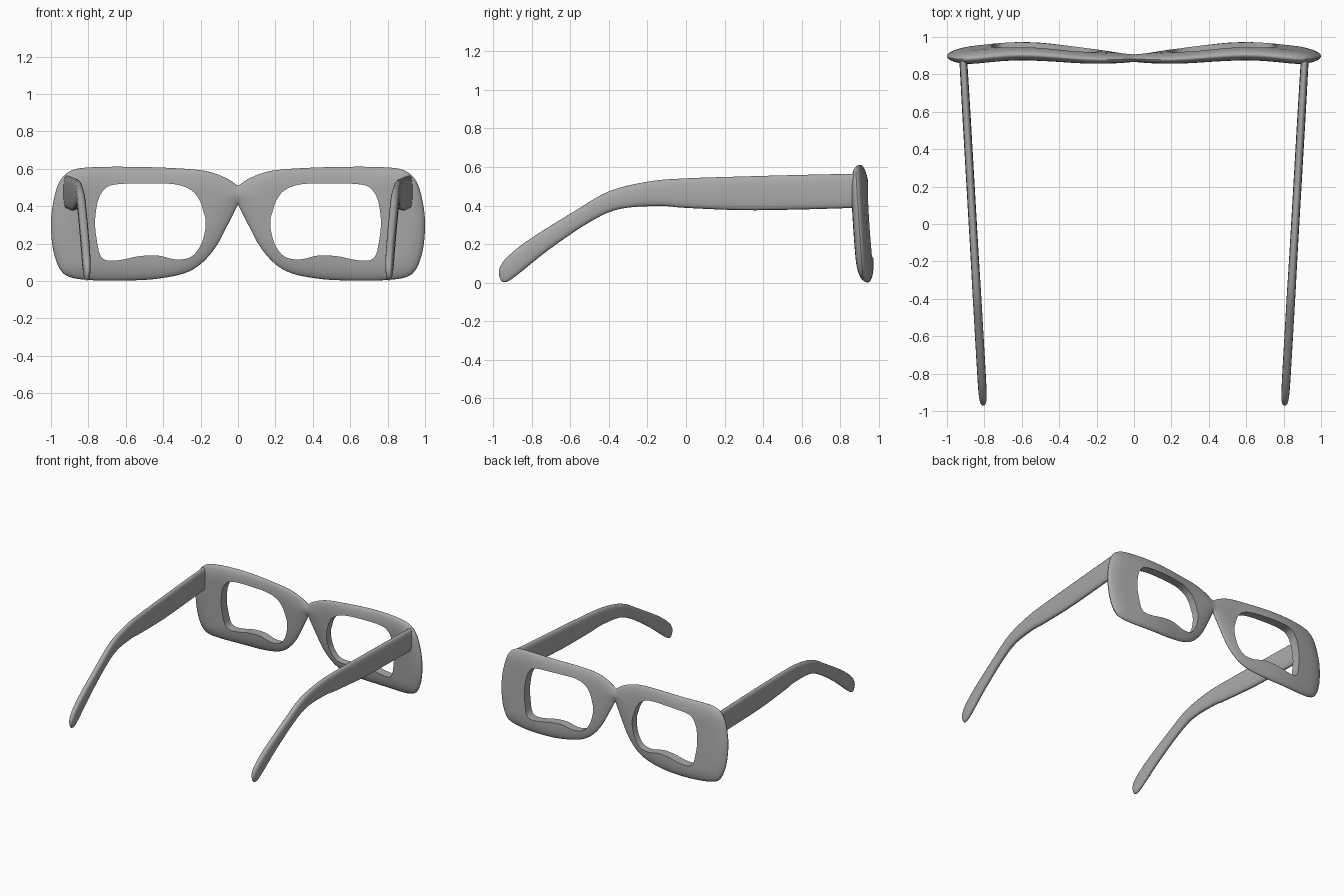
import bpy, bmesh, math
from mathutils import Vector

if "Cube" in bpy.data.objects:
    bpy.data.objects.remove(bpy.data.objects["Cube"])

grey = bpy.data.materials.new("frame grey")
grey.diffuse_color = (0.4, 0.4, 0.4, 1)
grey.use_nodes = True
grey.node_tree.nodes["Principled BSDF"].inputs["Base Color"].default_value = grey.diffuse_color


def catmull(a, b, c, d, t):
    return 0.5 * (2 * b + (c - a) * t + (2 * a - 5 * b + 4 * c - d) * t * t
                  + (3 * b - a - 3 * c + d) * t ** 3)


def spline(points, steps, closed=False):
    """Smooth curve through points; an open one includes its last point."""
    p = [Vector(q) for q in points]
    n = len(p)
    if closed:
        get = lambda i: p[i % n]
    else:
        ext = [2 * p[0] - p[1]] + p + [2 * p[-1] - p[-2]]
        get = lambda i: ext[i + 1]
    out = [catmull(get(i - 1), get(i), get(i + 1), get(i + 2), s / steps)
           for i in range(n if closed else n - 1) for s in range(steps)]
    return out if closed else out + [p[-1]]


def finish(bm, name, angle):
    bmesh.ops.remove_doubles(bm, verts=bm.verts, dist=1e-5)
    bmesh.ops.recalc_face_normals(bm, faces=bm.faces)
    mesh = bpy.data.meshes.new(name)
    bm.to_mesh(mesh)
    bm.free()
    mesh.materials.append(grey)
    obj = bpy.data.objects.new(name, mesh)
    bpy.context.collection.objects.link(obj)
    mirror = obj.modifiers.new("mirror", 'MIRROR')
    mirror.use_clip = True
    mirror.merge_threshold = 0.0005
    bpy.context.view_layer.objects.active = obj
    obj.select_set(True)
    bpy.ops.object.shade_smooth_by_angle(angle=math.radians(angle))
    obj.select_set(False)
    return obj


# --- Front frame: half outline paired with the lens opening ---
OUTER = [(0, .51), (.07, .553), (.17, .587), (.32, .602), (.55, .61), (.78, .608),
         (.89, .59), (.955, .53), (.99, .41), (1, .29), (.987, .16), (.95, .06),
         (.89, .018), (.76, .003), (.57, .003), (.43, .012), (.29, .04), (.20, .09),
         (.12, .18), (.055, .30), (0, .41)]
INNER = [(.185, .37), (.205, .43), (.25, .485), (.34, .517), (.52, .522), (.66, .515),
         (.715, .49), (.748, .43), (.762, .35), (.763, .28), (.75, .19), (.735, .135),
         (.70, .11), (.63, .112), (.53, .132), (.43, .136), (.33, .115), (.25, .13),
         (.20, .19), (.176, .27), (.174, .33)]
STEPS = 6
rim = spline(OUTER, STEPS)
bridge = [rim[-1].lerp(rim[0], s / STEPS) for s in range(1, STEPS)]
outer = rim + bridge
inner = spline(INNER, STEPS, closed=True)
N = len(inner)


def rim_distance(p):
    best = 1.0
    for a, b in zip(rim, rim[1:]):
        ab = b - a
        t = max(0, min(1, (p - a).dot(ab) / ab.length_squared))
        best = min(best, (p - a - ab * t).length)
    return best


def bulge(x):
    u = max(0, min(1, (x - .08) / .92))
    return math.sin(math.pi * u ** 1.2) ** 2


def frame_point(p, side):
    """Pillow-shaped thickness about a tilted, gently wavy middle surface."""
    mid = .897 + .027 * bulge(p.x) - .065 * (p.y - .3)
    d = min(1, rim_distance(p) / .12)
    half = (.026 + .01 * min(1, p.x / .5)) * math.sqrt(max(0, 1 - (1 - d) ** 2))
    return (max(0, p.x), mid + side * half, p.y)


bm = bmesh.new()
LEVELS = [0, .015, .06, .13, .24, .38, .55, .75, 1]
edges = {}
for side in (-1, 1):
    rings = [[bm.verts.new(frame_point(o.lerp(i, t), side)) for o, i in zip(outer, inner)]
             for t in LEVELS]
    for r0, r1 in zip(rings, rings[1:]):
        for k in range(N):
            j = (k + 1) % N
            bm.faces.new((r0[k], r0[j], r1[j], r1[k]))
    edges[side] = rings[-1]
# wall of the lens opening
for k in range(N):
    j = (k + 1) % N
    bm.faces.new((edges[-1][k], edges[-1][j], edges[1][j], edges[1][k]))
finish(bm, "front_frame", 40)

# --- Temples: top and bottom edge (y, z, y, z) plus half width ---
TEMPLE = [(.872, .565, .872, .388, .021), (.6, .559, .6, .380, .022),
          (.3, .551, .3, .376, .022), (0, .541, 0, .388, .022),
          (-.19, .525, -.137, .398, .022), (-.396, .475, -.345, .382, .023),
          (-.578, .371, -.50, .314, .023), (-.81, .226, -.707, .174, .023),
          (-.925, .135, -.86, .052, .022), (-.962, .085, -.915, .012, .018),
          (-.970, .055, -.940, .003, .012), (-.969, .035, -.957, .008, .005)]
SIDES = 20
bm = bmesh.new()
loops = []
for ty, tz, by, bz, w in spline(TEMPLE, 5):
    loop = []
    for k in range(SIDES):
        a = 2 * math.pi * k / SIDES
        c, s = math.cos(a), math.sin(a)
        u = .5 + .5 * math.copysign(abs(s) ** .8, s)
        y, z = by + (ty - by) * u, bz + (tz - bz) * u
        x = .862 + .058 * y + w * math.copysign(abs(c) ** .7, c)
        loop.append(bm.verts.new((x, y, z)))
    loops.append(loop)
for l0, l1 in zip(loops, loops[1:]):
    for k in range(SIDES):
        j = (k + 1) % SIDES
        bm.faces.new((l0[k], l0[j], l1[j], l1[k]))
bm.faces.new(loops[0])
bm.faces.new(loops[-1])
finish(bm, "temples", 50)
